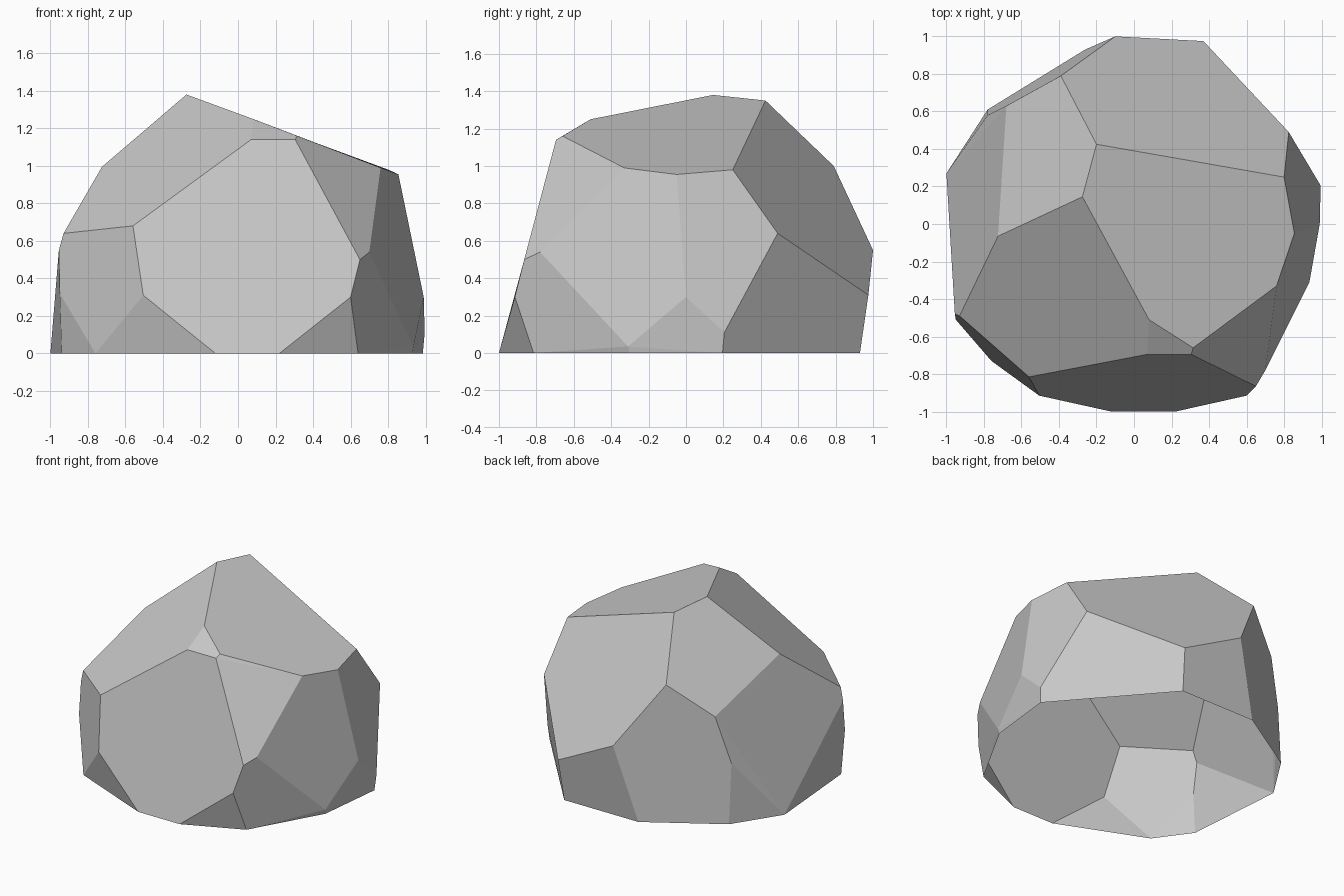
import bpy
import bmesh
from math import radians

if "Cube" in bpy.data.objects:
    bpy.data.objects.remove(bpy.data.objects["Cube"], do_unlink=True)


def make_material(name, level):
    """One flat grey material, for viewport and render alike."""
    material = bpy.data.materials.new(name)
    material.use_nodes = True
    colour = (level, level, level, 1)
    material.diffuse_color = colour
    shader = material.node_tree.nodes["Principled BSDF"]
    shader.inputs["Base Color"].default_value = colour
    shader.inputs["Roughness"].default_value = 0.9
    return material


def make_chiselled_rock(name, rings, material):
    """Wrap a skin round rings of corners, merge it into flat facets, open the base."""
    bm = bmesh.new()
    for ring in rings:
        for corner in ring:
            bm.verts.new([value / 100 for value in corner])
    bmesh.ops.convex_hull(bm, input=bm.verts[:])
    loose = [vert for vert in bm.verts if not vert.link_faces]
    bmesh.ops.delete(bm, geom=loose, context="VERTS")
    bmesh.ops.dissolve_limit(
        bm, angle_limit=radians(5), verts=bm.verts[:], edges=bm.edges[:]
    )
    bmesh.ops.recalc_face_normals(bm, faces=bm.faces[:])

    # The rock is a hollow shell without an underside
    underside = [face for face in bm.faces if face.normal.z < -0.99]
    bmesh.ops.delete(bm, geom=underside, context="FACES")
    for face in bm.faces:
        face.smooth = False

    mesh = bpy.data.meshes.new(name)
    bm.to_mesh(mesh)
    bm.free()
    mesh.materials.append(material)
    rock = bpy.data.objects.new(name, mesh)
    bpy.context.collection.objects.link(rock)
    return rock


# Corner rings in hundredths of a unit, each running round the rock
# Crown: the peak ridge and the small chip at the front
crown = [
    (-27.5, 14.5, 138), (-20, 42.5, 135), (8, -51, 125),
    (31.5, -66, 116), (30.5, -69.5, 114), (7, -69.5, 114),
]

# Shoulder: the upper ends of the steep side facets
shoulder = [
    (76, -33, 99), (85.5, -5, 95.5), (80, 25, 98), (82.5, 49, 64),
    (-39, 79, 100), (-68, 63, 78), (-72.5, -6.5, 99.5),
    (-93, -49, 64), (-56, -81.5, 68), (65, -86.5, 50), (70, -78, 54),
]

# Belt: the corners just above the ground
belt = [
    (60, -91.5, 30), (93.5, -31, 3.5), (99, 0, 30), (99.5, 20.5, 11),
    (37, 97.5, 31), (-10, 100, 55), (-78, 58, 44),
    (-95.5, -48, 55), (-95, -51, 32), (-50.5, -91.5, 31),
]

# Foot: the open rim on the ground
foot = [(x, y, 0) for x, y in [
    (22, -100), (64, -81.5), (93, -30), (98.5, 19.5), (35, 93),
    (-26, 93), (-78, 61), (-100, 27), (-94, -48), (-76, -73), (-12, -100),
]]

stone_grey = make_material("stone grey", 0.575)
make_chiselled_rock("rock", [crown, shoulder, belt, foot], stone_grey)
